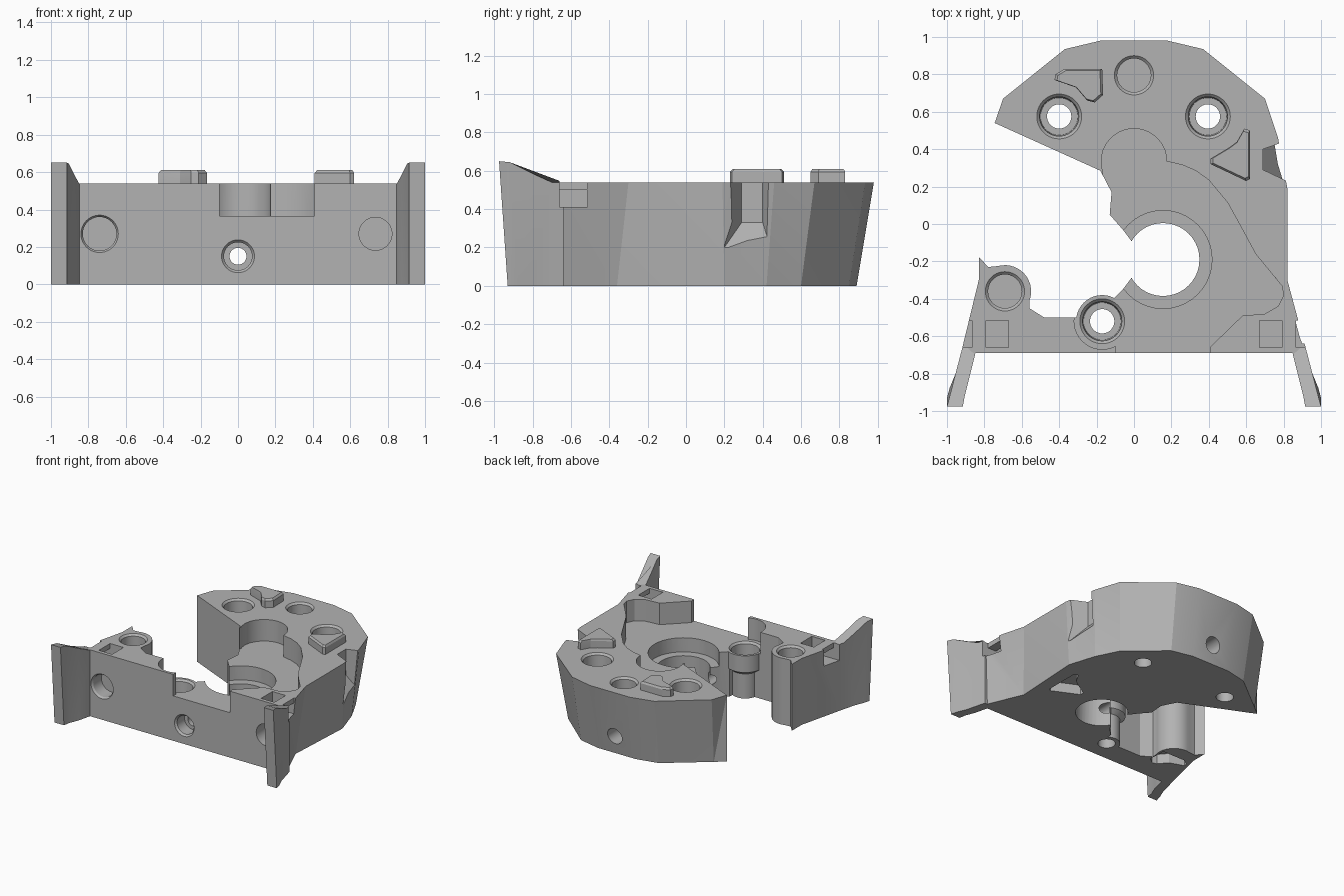
import bpy, bmesh, math
from mathutils import Vector, Matrix

cube = bpy.data.objects.get("Cube")
if cube:
    bpy.data.objects.remove(cube, do_unlink=True)

grey = bpy.data.materials.new("light grey plastic")
grey.use_nodes = True
grey.diffuse_color = (0.45, 0.45, 0.45, 1)
grey.node_tree.nodes["Principled BSDF"].inputs["Base Color"].default_value = grey.diffuse_color

TOP = 0.54
FLOOR = 0.365


def loft(name, rings):
    """Solid through rings of 3D points with equal counts."""
    bm = bmesh.new()
    loops = [[bm.verts.new(p) for p in ring] for ring in rings]
    n = len(loops[0])
    bm.faces.new(loops[0])
    bm.faces.new(loops[-1])
    for a, b in zip(loops, loops[1:]):
        for i in range(n):
            j = (i + 1) % n
            bm.faces.new((a[i], a[j], b[j], b[i]))
    bmesh.ops.triangulate(bm, faces=[f for f in bm.faces if len(f.verts) == 4])
    bmesh.ops.recalc_face_normals(bm, faces=bm.faces)
    mesh = bpy.data.meshes.new(name)
    bm.to_mesh(mesh)
    bm.free()
    mesh.materials.append(grey)
    obj = bpy.data.objects.new(name, mesh)
    bpy.context.collection.objects.link(obj)
    return obj


def prism(name, points, z0, z1):
    return loft(name, [[(x, y, z) for x, y in points] for z in (z0, z1)])


def arc(cx, cy, r, a0, a1, n=20):
    return [(cx + r * math.cos(math.radians(a0 + (a1 - a0) * i / n)),
             cy + r * math.sin(math.radians(a0 + (a1 - a0) * i / n))) for i in range(n + 1)]


def turned(name, x, y, steps):
    """Round solid from (radius, z) steps."""
    return loft(name, [[(px, py, z) for px, py in arc(x, y, r, 0, 360, 40)[:-1]]
                       for r, z in steps])


def box(name, x0, x1, y0, y1, z0, z1):
    return prism(name, [(x0, y0), (x1, y0), (x1, y1), (x0, y1)], z0, z1)


def combine(tool, operation):
    mod = body.modifiers.new(tool.name, "BOOLEAN")
    mod.object, mod.operation, mod.solver = tool, operation, "EXACT"
    bpy.context.view_layer.objects.active = body
    bpy.ops.object.modifier_apply(modifier=mod.name)
    bpy.data.objects.remove(tool, do_unlink=True)


def cut(tool):
    combine(tool, "DIFFERENCE")


def add(tool):
    combine(tool, "UNION")


# Main body: outer side tapers towards the base, inner side is upright
outer = [((0.925, -0.69), (0.91, -0.69)), ((0.82, -0.30), (0.77, -0.36)),
         ((0.82, 0.19), (0.80, 0.20)), ((0.77, 0.46), (0.73, 0.42)),
         ((0.70, 0.67), (0.64, 0.60)), ((0.37, 0.935), (0.35, 0.85)),
         ((0.18, 0.98), (0.17, 0.89)), ((-0.18, 0.98), (-0.17, 0.89)),
         ((-0.37, 0.935), (-0.35, 0.85)), ((-0.70, 0.67), (-0.67, 0.60))]
inner = [(-0.745, 0.54), (-0.18, 0.285), (-0.12, 0.17), (-0.13, 0.05), (-0.06, -0.03),
         (0, -0.11), (0, -0.27), (-0.06, -0.35), (-0.11, -0.40), (-0.12, -0.50),
         (-0.48, -0.50), (-0.56, -0.45)]
inner += arc(-0.69, -0.36, 0.14, -20, 105, 14)
inner += [(-0.78, -0.23), (-0.83, -0.175), (-0.83, -0.30), (-0.925, -0.69)]
body = loft("main_body", [[(x, y, 0) for x, y in [b for t, b in outer] + inner],
                          [(x, y, TOP) for x, y in [t for t, b in outer] + inner]])

# Screw post with a wider collar
add(turned("screw_post", -0.17, -0.52, [(0.10, 0), (0.10, 0.2), (0.14, 0.23), (0.14, FLOOR)]))

# Stepped recess across the top, open at the front
recess = arc(0, 0.335, 0.175, 200, 0) + [
    (0.26, 0.315), (0.33, 0.285), (0.40, 0.235), (0.50, 0.115), (0.58, -0.03), (0.65, -0.16),
    (0.79, -0.33), (0.80, -0.38), (0.77, -0.44), (0.70, -0.48), (0.58, -0.49),
    (0.41, -0.655), (0.41, -0.8), (-0.10, -0.8), (-0.10, -0.5), (-0.2, -0.4), (-0.2, 0.1)]
cut(prism("recess", recess, FLOOR, 0.8))
cut(turned("post_clearance", -0.17, -0.52, [(0.15, FLOOR), (0.15, 0.8)]))

# Round opening with its wide seat
cut(turned("opening_seat", 0.155, -0.19, [(0.262, 0.25), (0.262, 0.8)]))
cut(turned("opening", 0.155, -0.19, [(0.195, -0.1), (0.195, 0.8)]))

# Blind holes with chamfered rims
for x, y in [(-0.69, -0.36), (0.68, -0.36), (0, 0.795)]:
    cut(turned("blind_hole", x, y, [(0.09, 0.38), (0.09, TOP - 0.015),
                                    (0.105, TOP), (0.105, 0.7)]))

# Counterbored screw holes
for x, y, rim in [(-0.4, 0.575, TOP), (0.395, 0.575, TOP), (-0.17, -0.52, FLOOR)]:
    cut(turned("screw_hole", x, y, [(0.065, -0.1), (0.065, rim - 0.14), (0.1, rim - 0.14),
                                    (0.105, rim - 0.015), (0.12, rim), (0.12, 0.7)]))


# Horizontal holes: z runs along +y from the front wall
def bore(x, z, steps):
    tool = turned("wall_hole", 0, 0, steps)
    tool.data.transform(Matrix.Translation((x, 0, z)) @ Matrix.Rotation(-math.pi / 2, 4, "X"))
    cut(tool)


bore(-0.74, 0.27, [(0.1, -0.9), (0.1, -0.69), (0.09, -0.675), (0.09, -0.57)])
bore(0.735, 0.27, [(0.088, -0.9), (0.088, -0.55)])
bore(0, 0.15, [(0.088, -0.9), (0.088, -0.69), (0.075, -0.675), (0.075, -0.58),
               (0.045, -0.58), (0.045, 0.75), (0.065, 0.75), (0.065, 1.2)])

# Locating bosses on top
boss_a = [(-0.425, 0.77), (-0.42, 0.80), (-0.37, 0.83), (-0.17, 0.83), (-0.165, 0.69),
          (-0.21, 0.65), (-0.25, 0.66), (-0.31, 0.73)]
boss_b = [(0.41, 0.35), (0.41, 0.32), (0.60, 0.23), (0.62, 0.24), (0.62, 0.50),
          (0.59, 0.51), (0.55, 0.44), (0.51, 0.41)]


def shrink(points, f):
    c = sum((Vector(p) for p in points), Vector((0, 0))) / len(points)
    return [tuple(c + (Vector(p) - c) * f) for p in points]


for pts in (boss_a, boss_b):
    small = shrink(pts, 0.9)
    add(loft("boss", [[(x, y, 0.5) for x, y in pts], [(x, y, 0.595) for x, y in pts],
                      [(x, y, 0.61) for x, y in small]]))

# Matching sockets underneath
cut(prism("socket", [(x + 0.05, y - 0.4) for x, y in shrink(boss_b, 1.1)], -0.1, 0.08))
cut(prism("socket", [(x - 0.4, y - 1.17) for x, y in shrink(boss_a, 1.0)], -0.1, 0.08))

# Flared notch on the outer side wall
notch = [(0.69, 0.40), (0.69, 0.29), (0.88, 0.20), (0.86, 0.46)]
low = [(0.80, 0.44), (0.80, 0.20), (0.88, 0.20), (0.86, 0.44)]
cut(loft("side_notch", [[(x, y, 0.2) for x, y in low], [(x, y, 0.33) for x, y in notch],
                        [(x, y, 0.8) for x, y in notch]]))

for s in (-1, 1):
    # Flared front fin, rising to its tip
    top = [(0.84, -0.64, TOP), (0.85, -0.70, TOP), (0.875, -0.80, 0.585), (0.905, -0.92, 0.645),
           (0.915, -0.975, 0.65), (1.0, -0.975, 0.65), (0.985, -0.92, 0.645),
           (0.954, -0.80, 0.585), (0.928, -0.70, TOP), (0.912, -0.64, TOP)]
    base = [(x, y if y > -0.85 else y + 0.045, 0) for x, y, z in top]
    add(loft("front_fin", [[(x * s, y, z) for x, y, z in r] for r in (base, top)]))
    # Strap slot: top pocket joined to a side window
    for x0, x1, z1 in [(0.67, 0.79, 0.8), (0.73, 1.1, 0.50), (0.865, 1.1, 0.8)]:
        cut(box("strap_slot", *sorted((x0 * s, x1 * s)), -0.66, -0.515, 0.41, z1))

# Shading with crisp edges
bpy.ops.object.select_all(action="DESELECT")
body.select_set(True)
bpy.context.view_layer.objects.active = body
bpy.ops.object.shade_smooth_by_angle(angle=math.radians(15))
